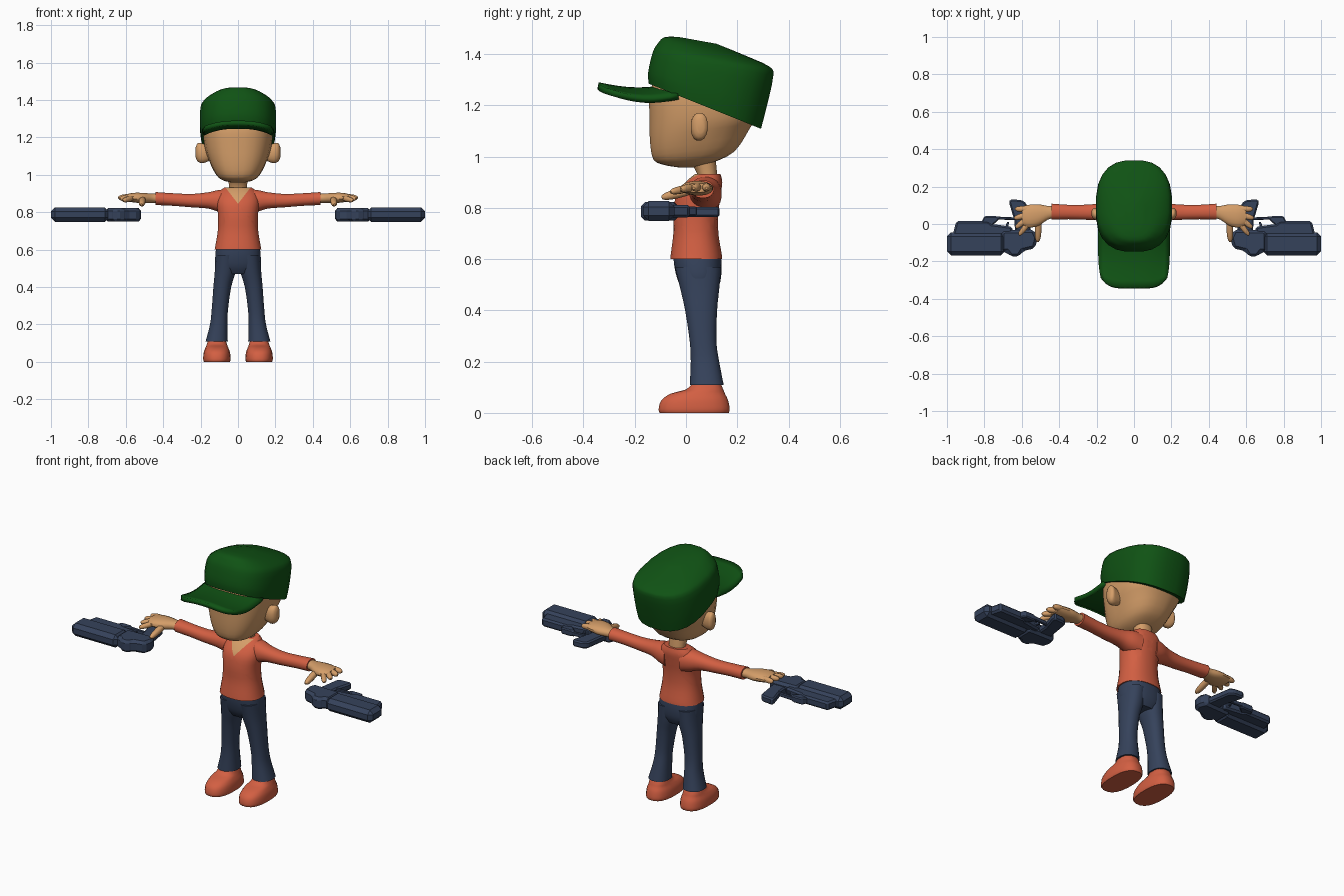
import bpy, bmesh, math
from mathutils import Vector as V

if "Cube" in bpy.data.objects:
    bpy.data.objects.remove(bpy.data.objects["Cube"])


def material(name, rgb):
    m = bpy.data.materials.new(name)
    m.diffuse_color = (*rgb, 1)
    m.use_nodes = True
    m.node_tree.nodes["Principled BSDF"].inputs["Base Color"].default_value = m.diffuse_color
    return m


GREEN = material("dark_green", (0.005, 0.085, 0.007))
SKIN = material("skin", (0.66, 0.34, 0.14))
CORAL = material("coral", (0.65, 0.115, 0.055))
NAVY = material("navy", (0.036, 0.055, 0.105))


def finish(name, bm, mat, mirror=False, bevel=0, angle=40):
    """Turn a bmesh into an object with sharp-by-angle shading."""
    bmesh.ops.recalc_face_normals(bm, faces=bm.faces[:])
    me = bpy.data.meshes.new(name)
    bm.to_mesh(me)
    bm.free()
    ob = bpy.data.objects.new(name, me)
    bpy.context.collection.objects.link(ob)
    me.materials.append(mat)
    if angle:
        me.shade_smooth()
        me.set_sharp_from_angle(angle=math.radians(angle))
    if bevel:
        b = ob.modifiers.new("bevel", 'BEVEL')
        b.width, b.segments = bevel, 1
    if mirror:
        ob.modifiers.new("mirror", 'MIRROR')
    return ob


def across(fy, fz, by, bz, w, x=0):
    """Ring given by its front point, back point and half width."""
    f, b = V((x, fy, fz)), V((x, by, bz))
    return (f + b) / 2, V((w, 0, 0)), (b - f) / 2


def level(z, fy, by, w, x=0):
    return across(fy, z, by, z, w, x)


def upright(x, y, z, ry, rz):
    """Ring facing along x."""
    return V((x, y, z)), V((0, ry, 0)), V((0, 0, rz))


def spline(p, t):
    a, b, c, d = p
    return 0.5 * (2 * b + (c - a) * t + (2 * a - 5 * b + 4 * c - d) * t * t
                  + (3 * b - a - 3 * c + d) * t ** 3)


def loft(bm, rings, power=2.2, sides=24, steps=3):
    """Skin smoothly interpolated superellipse rings, with closed ends."""
    full = []
    last = len(rings) - 1
    for i in range(last):
        four = [rings[max(0, min(last, i + k))] for k in (-1, 0, 1, 2)]
        for s in range(steps):
            full.append([spline([r[j] for r in four], s / steps) for j in range(3)])
    full.append(rings[-1])
    loops = []
    for c, u, v in full:
        loop = []
        for k in range(sides):
            a = 2 * math.pi * (k + 0.5) / sides
            ca, sa = math.cos(a), math.sin(a)
            loop.append(bm.verts.new(c + u * math.copysign(abs(ca) ** (2 / power), ca)
                                     + v * math.copysign(abs(sa) ** (2 / power), sa)))
        loops.append(loop)
    for a, b in zip(loops, loops[1:]):
        for k in range(sides):
            n = (k + 1) % sides
            bm.faces.new((a[k], a[n], b[n], b[k]))
    bm.faces.new(loops[0])
    bm.faces.new(loops[-1])


def part(name, mat, rings, mirror=False, **kw):
    bm = bmesh.new()
    loft(bm, rings, **kw)
    return finish(name, bm, mat, mirror)


def prism(name, pts, z0, z1, bevel):
    """Mirrored outline in plan, extruded upward and chamfered."""
    bm = bmesh.new()
    f = bm.faces.new([bm.verts.new((x, y, z0)) for x, y in pts])
    up = bmesh.ops.extrude_face_region(bm, geom=[f])["geom"]
    bmesh.ops.translate(bm, vec=(0, 0, z1 - z0),
                        verts=[g for g in up if isinstance(g, bmesh.types.BMVert)])
    return finish(name, bm, NAVY, True, bevel, angle=0)


# Head, neck and ears
part("head", SKIN, [
    across(-.03, .958, .03, .958, .03), across(-.085, .967, .10, .975, .08),
    across(-.127, .987, .19, 1.02, .118), across(-.141, 1.05, .25, 1.11, .155),
    across(-.144, 1.15, .275, 1.16, .18), across(-.142, 1.25, .27, 1.27, .185),
    across(-.11, 1.33, .2, 1.3, .15)], power=2.5)
part("neck", SKIN, [level(.88, .04, .125, .05), level(.93, .045, .122, .048),
                    level(1.0, .0, .115, .055)])
part("ear", SKIN, [upright(.15, .05, 1.115, .025, .04), upright(.19, .05, 1.115, .032, .054),
                   upright(.215, .055, 1.12, .03, .05), upright(.226, .057, 1.12, .014, .028)],
     mirror=True, sides=16)

# Cap crown
part("cap_crown", GREEN, [
    across(-.147, 1.285, .294, 1.108, .197), across(-.149, 1.33, .318, 1.2, .205),
    across(-.132, 1.405, .342, 1.315, .2), across(-.113, 1.44, .325, 1.352, .172),
    across(-.085, 1.466, .23, 1.395, .115), across(-.03, 1.467, .12, 1.44, .045)], power=2.6)

# Cap brim: an arched sheet with rounded front corners
bm = bmesh.new()
N, M = 14, 8
grid = []
for i in range(N + 1):
    u = -1 + 2 * i / N
    front = -.343 + .055 * abs(u) ** 5
    row = []
    for j in range(M + 1):
        t = j / M
        y = -.03 + (front + .03) * t
        z = 1.278 - .045 * abs(u) ** 2.5 * (1 - .35 * t) - .02 * math.sin(math.pi * t)
        row.append(bm.verts.new((.187 * u * (1 - .05 * t ** 6), y, z)))
    grid.append(row)
for a, b in zip(grid, grid[1:]):
    for j in range(M):
        bm.faces.new((a[j], a[j + 1], b[j + 1], b[j]))
brim = finish("cap_brim", bm, GREEN)
s = brim.modifiers.new("thickness", 'SOLIDIFY')
s.thickness, s.offset = .024, 0

# Shirt body with a V neckline cut into its front
bm = bmesh.new()
loft(bm, [level(.60, -.062, .142, .126), level(.62, -.06, .14, .122),
          level(.70, -.05, .127, .109), level(.78, -.05, .127, .107),
          level(.85, -.038, .136, .115), level(.90, -.003, .142, .105),
          level(.932, .035, .135, .075)], power=2.3)
for side in (-1, 1):
    bmesh.ops.bisect_plane(bm, geom=bm.verts[:] + bm.edges[:] + bm.faces[:],
                           plane_co=(0, 0, .845), plane_no=(1.3 * side, 0, -1))
for f in bm.faces:
    c = f.calc_center_median()
    if c.y < .07 and c.z > .845 + 1.3 * abs(c.x):
        f.material_index = 1
shirt = finish("shirt_body", bm, CORAL)
shirt.data.materials.append(SKIN)

# Sleeves
part("sleeve", CORAL, [
    upright(.05, .078, .855, .062, .068), upright(.10, .073, .86, .06, .06),
    upright(.16, .066, .863, .048, .044), upright(.25, .063, .862, .041, .036),
    upright(.35, .064, .868, .039, .034), upright(.44, .066, .873, .043, .035)],
    mirror=True, sides=20)

# Hands: palm plus four fingers and a thumb
part("palm", SKIN, [
    upright(.425, .065, .875, .034, .026), upright(.46, .06, .875, .037, .025),
    upright(.51, .048, .876, .058, .028), upright(.56, .042, .878, .062, .026),
    upright(.60, .045, .878, .05, .018)], mirror=True, sides=16)
bm = bmesh.new()
for a, b, r in (((.57, .08, .882), (.635, .08, .877), .015),
                ((.57, .05, .882), (.64, .03, .877), .015),
                ((.57, .03, .88), (.632, -.02, .872), .015),
                ((.56, .01, .877), (.615, -.06, .862), .014),
                ((.51, .02, .87), (.515, -.095, .84), .017)):
    a, b = V(a), V(b)
    d = (b - a).normalized()
    u = d.cross(V((0, 0, 1))).normalized()
    w = u.cross(d)
    loft(bm, [(a + (b - a) * t, u * r * k, w * r * k)
              for t, k in ((0, 1), (.45, 1.1), (.85, .85), (1, .35))], sides=10, steps=2)
finish("fingers", bm, SKIN, True)

# Trousers
part("trouser_hips", NAVY, [
    level(.625, -.05, .135, .115), level(.57, -.046, .14, .122),
    level(.51, -.03, .134, .12), level(.47, -.005, .115, .085)], power=2.4)
part("trouser_leg", NAVY, [
    level(.57, -.044, .138, .058, .062), level(.48, -.022, .13, .056, .069),
    level(.40, -.004, .122, .048, .084), level(.28, .014, .119, .044, .097),
    level(.20, .018, .13, .047, .103), level(.108, .014, .148, .06, .114)],
    mirror=True, power=2.3, sides=20)

# Shoes
part("shoe", CORAL, [
    level(0, -.104, .168, .07, .113), level(.015, -.108, .172, .074, .113),
    level(.05, -.097, .165, .071, .113), level(.075, -.06, .153, .062, .113),
    level(.092, .0, .146, .055, .113), level(.115, .024, .135, .048, .113)],
    mirror=True, power=2.5, sides=20)

# Sidearms lying flat beneath each hand
prism("gun_barrel", [(.69, -.045), (.69, -.168), (1, -.168), (1, -.045)], .749, .826, .022)
prism("gun_receiver", [(.515, -.075), (.53, -.13), (.595, -.145), (.615, -.175), (.66, -.175),
                       (.68, -.15), (.71, -.15), (.71, -.035), (.535, -.03)], .75, .822, .016)
prism("gun_underrail", [(.65, -.06), (.65, -.015), (.76, .0), (.78, .015), (.95, .015),
                        (.97, -.06)], .762, .812, .01)
prism("gun_rail_bump", [(.76, -.01), (.715, .03), (.74, .042), (.80, .042), (.82, .0)],
      .768, .806, .006)
prism("gun_trigger_guard", [(.625, .02), (.63, .035), (.74, .04), (.75, .025)], .775, .8, .004)
prism("gun_trigger", [(.675, -.03), (.668, .01), (.678, .012), (.695, -.03)], .78, .795, .002)
prism("gun_grip", [(.55, -.05), (.635, -.05), (.64, .02), (.668, .115), (.662, .132),
                   (.60, .128), (.575, .11)], .764, .803, .008)
